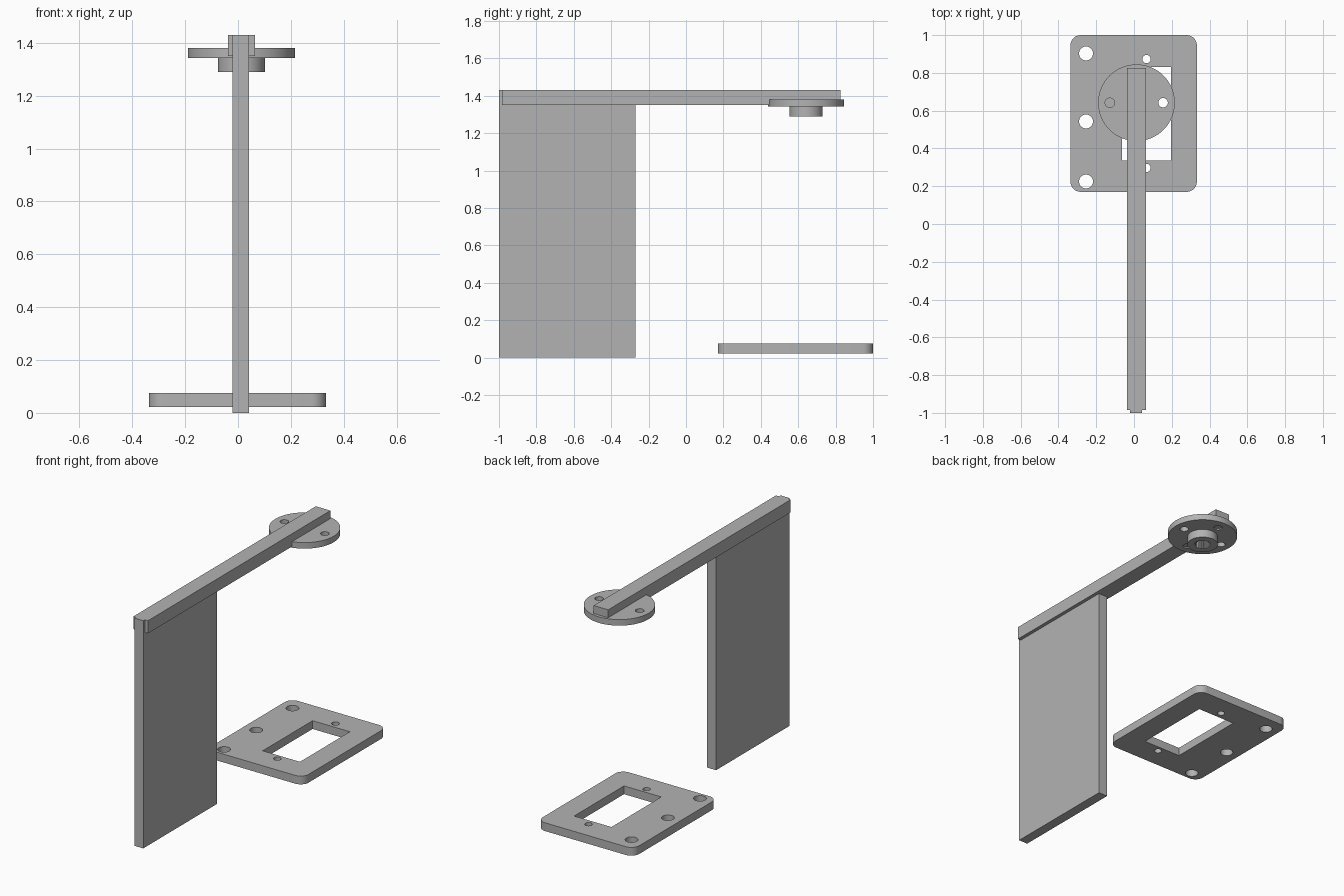
import bpy
import bmesh
from math import cos, sin, pi, radians

cube = bpy.data.objects.get("Cube")
if cube:
    bpy.data.objects.remove(cube, do_unlink=True)

grey = bpy.data.materials.new("plain_grey")
grey.use_nodes = True
colour = (0.45, 0.45, 0.45, 1)
grey.diffuse_color = colour
grey.node_tree.nodes["Principled BSDF"].inputs["Base Color"].default_value = colour


def circle(cx, cy, r, n=32):
    return [(cx + r * cos(2 * pi * i / n), cy + r * sin(2 * pi * i / n)) for i in range(n)]


def rect(x0, x1, y0, y1):
    return [(x0, y0), (x1, y0), (x1, y1), (x0, y1)]


def rounded_rect(x0, x1, y0, y1, r, n=8):
    corners = [(x1 - r, y1 - r), (x0 + r, y1 - r), (x0 + r, y0 + r), (x1 - r, y0 + r)]
    return [(cx + r * cos(pi / 2 * (q + i / n)), cy + r * sin(pi / 2 * (q + i / n)))
            for q, (cx, cy) in enumerate(corners) for i in range(n + 1)]


def toothed(cx, cy, r_in, r_out, teeth):
    pts = []
    for i in range(teeth * 4):
        r = r_out if i % 4 < 2 else r_in
        a = 2 * pi * i / (teeth * 4)
        pts.append((cx + r * cos(a), cy + r * sin(a)))
    return pts


def plate(name, outlines, z0, z1):
    """Extrude an outline with holes between two heights."""
    curve = bpy.data.curves.new(name + "_outline", "CURVE")
    curve.dimensions = "2D"
    curve.fill_mode = "BOTH"
    curve.extrude = (z1 - z0) / 2
    for pts in outlines:
        spline = curve.splines.new("POLY")
        spline.points.add(len(pts) - 1)
        for p, (x, y) in zip(spline.points, pts):
            p.co = (x, y, 0, 1)
        spline.use_cyclic_u = True
    helper = bpy.data.objects.new(name + "_helper", curve)
    mesh = bpy.data.meshes.new_from_object(helper)
    bpy.data.objects.remove(helper)
    bpy.data.curves.remove(curve)
    bm = bmesh.new()
    bm.from_mesh(mesh)
    bmesh.ops.remove_doubles(bm, verts=bm.verts, dist=0.0001)
    bmesh.ops.translate(bm, verts=bm.verts, vec=(0, 0, (z0 + z1) / 2))
    bmesh.ops.recalc_face_normals(bm, faces=bm.faces)
    for f in bm.faces:
        f.smooth = True
    bm.to_mesh(mesh)
    bm.free()
    mesh.set_sharp_from_angle(angle=radians(30))
    mesh.materials.clear()
    mesh.materials.append(grey)
    mesh.name = name
    obj = bpy.data.objects.new(name, mesh)
    bpy.context.collection.objects.link(obj)
    return obj


# Base plate with a rectangular window, mounting holes and screw holes
plate("base_plate",
      [rounded_rect(-0.337, 0.333, 0.17, 1.0, 0.055),
       rect(-0.063, 0.196, 0.335, 0.83)]
      + [circle(-0.254, y, 0.037) for y in (0.225, 0.543, 0.903)]
      + [circle(0.066, y, 0.022) for y in (0.297, 0.873)],
      0.023, 0.075)

# Upright panel, with a narrow tongue capping the end of the arm
plate("upright_panel", [rect(-0.02, 0.042, -1.0, -0.27)], 0, 1.35)
plate("panel_tongue", [rect(-0.02, 0.042, -1.0, -0.985)], 1.35, 1.43)

# Horizontal arm
plate("arm", [rect(-0.037, 0.064, -0.985, 0.825)], 1.35, 1.43)

# Round horn with four screw holes and a toothed bore through its hub
cx, cy = 0.013, 0.642
bore = toothed(cx, cy, 0.043, 0.049, 20)
holes = [circle(cx + 0.141 * cos(k * pi / 2), cy + 0.141 * sin(k * pi / 2), 0.025) for k in range(4)]
plate("horn_disc", [circle(cx, cy, 0.203, 64), bore] + holes, 1.342, 1.38)
plate("horn_hub", [circle(cx, cy, 0.089, 48), bore], 1.29, 1.342)
